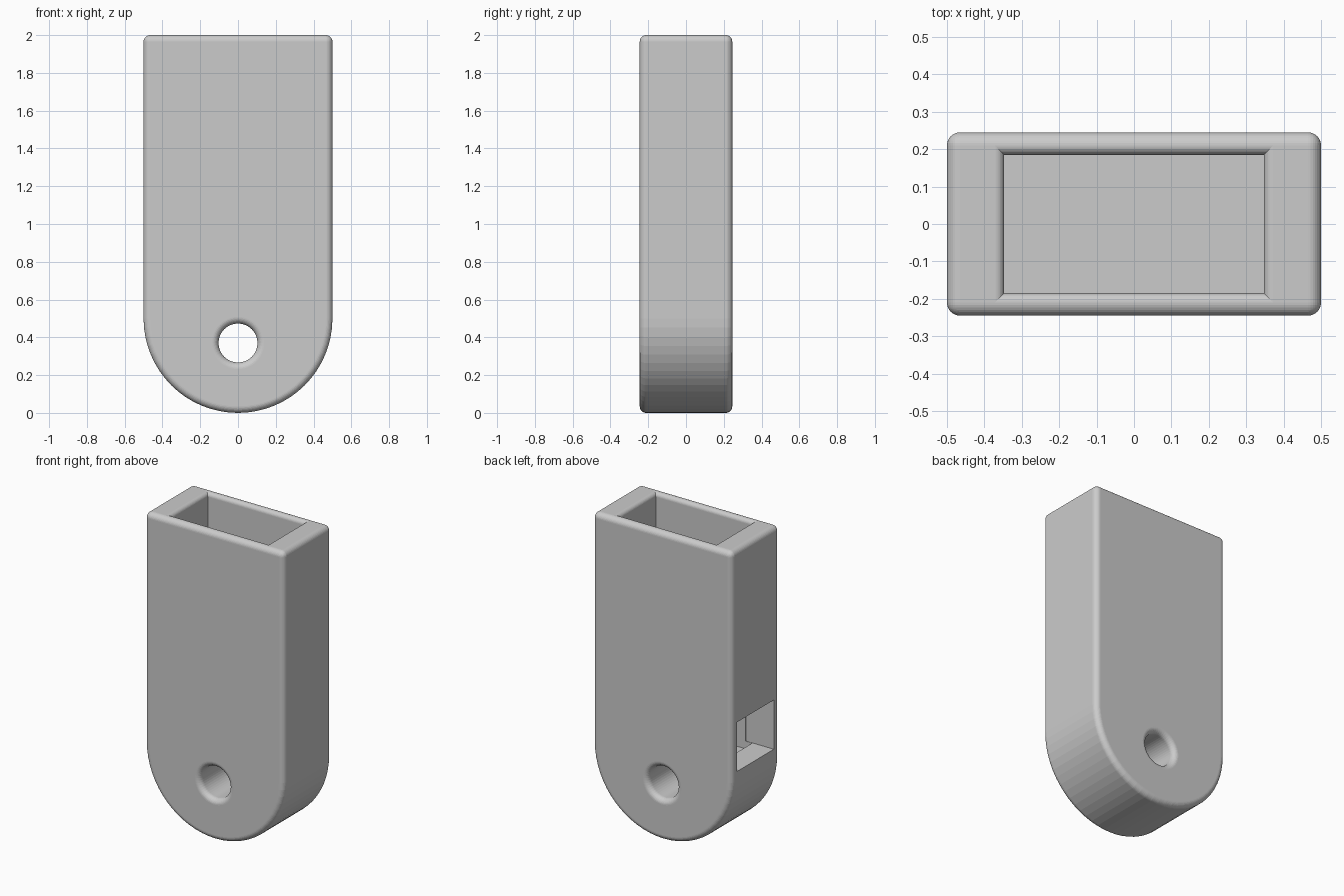
import bpy
import bmesh
from math import sin, cos, pi, radians

cube = bpy.data.objects.get("Cube")
if cube:
    bpy.data.objects.remove(cube)

HALF_W, HALF_D, HEIGHT = 0.5, 0.245, 2.0
FILLET = 0.035

grey = bpy.data.materials.new("plain grey")
grey.use_nodes = True
grey.diffuse_color = (0.6, 0.6, 0.6, 1)
grey.node_tree.nodes["Principled BSDF"].inputs["Base Color"].default_value = (0.6, 0.6, 0.6, 1)


def finish(bm, name):
    bmesh.ops.recalc_face_normals(bm, faces=bm.faces)
    mesh = bpy.data.meshes.new(name)
    bm.to_mesh(mesh)
    bm.free()
    mesh.materials.append(grey)
    obj = bpy.data.objects.new(name, mesh)
    bpy.context.collection.objects.link(obj)
    return obj


def loft(name, rings):
    """Skin a stack of equal-sized closed rings and cap both ends."""
    bm = bmesh.new()
    loops = [[bm.verts.new(p) for p in ring] for ring in rings]
    n = len(loops[0])
    for a, b in zip(loops, loops[1:]):
        for i in range(n):
            j = (i + 1) % n
            bm.faces.new((a[i], a[j], b[j], b[i]))
    bm.faces.new(loops[0])
    bm.faces.new(loops[-1])
    return finish(bm, name)


def rectangle(hx, hy, z):
    return [(-hx, -hy, z), (hx, -hy, z), (hx, hy, z), (-hx, hy, z)]


def circle(r, y, z, n=48):
    return [(r * cos(2 * pi * i / n), y, z + r * sin(2 * pi * i / n)) for i in range(n)]


def flare(radius, steps=8):
    """Widening and rise of a rounded rim, from wall to outer face."""
    return [(radius * (1 - cos(a)), radius * sin(a))
            for a in (pi / 2 * i / steps for i in range(steps + 1))]


# Body: round-ended slab with filleted outer edges
steps = 32
outline = [(HALF_W, HEIGHT), (-HALF_W, HEIGHT)]
outline += [(-HALF_W * cos(pi * i / steps), HALF_W - HALF_W * sin(pi * i / steps))
            for i in range(steps + 1)]
bm = bmesh.new()
face = bm.faces.new([bm.verts.new((x, -HALF_D, z)) for x, z in outline])
extruded = bmesh.ops.extrude_face_region(bm, geom=[face])["geom"]
bmesh.ops.translate(bm, vec=(0, 2 * HALF_D, 0),
                    verts=[v for v in extruded if isinstance(v, bmesh.types.BMVert)])
bmesh.ops.recalc_face_normals(bm, faces=bm.faces)
sharp = [e for e in bm.edges if e.calc_face_angle(0) > radians(30)]
bmesh.ops.bevel(bm, geom=sharp, offset=FILLET, segments=8, profile=0.5, affect='EDGES')
body = finish(bm, "case_body")

# Pocket open at the top, with a rounded mouth
rim = 0.025
rings = [rectangle(0.347, 0.185, 0.51)]
rings += [rectangle(0.347 + g, 0.185 + g, HEIGHT - rim + h) for g, h in flare(rim)]
rings.append(rectangle(0.347 + rim, 0.185 + rim, HEIGHT + 0.1))
pocket = loft("pocket_cutter", rings)

# Cord hole through the round end, flared at both faces
rim, radius, hole_z = 0.035, 0.103, 0.37
half = [(radius + g, HALF_D - rim + h) for g, h in flare(rim)]
half.append((radius + rim, HALF_D + 0.1))
profile = [(r, -y) for r, y in reversed(half)] + half
hole = loft("hole_cutter", [circle(r, y, hole_z) for r, y in profile])

# Side window from the right face into the pocket
window = loft("window_cutter", [[(x - 0.45, y, z) for x, y, _ in rectangle(0.15, 0.188, 0)]
                                for z in (0.56, 0.88)])

for cutter in (pocket, hole, window):
    cutter.hide_render = True
    mod = body.modifiers.new(cutter.name, 'BOOLEAN')
    mod.operation = 'DIFFERENCE'
    mod.solver = 'EXACT'
    mod.object = cutter

# Apply the cuts and drop the cutters
bpy.context.view_layer.update()
result = bpy.data.meshes.new_from_object(body.evaluated_get(bpy.context.evaluated_depsgraph_get()))
body.modifiers.clear()
body.data = result
for cutter in (pocket, hole, window):
    bpy.data.objects.remove(cutter)
